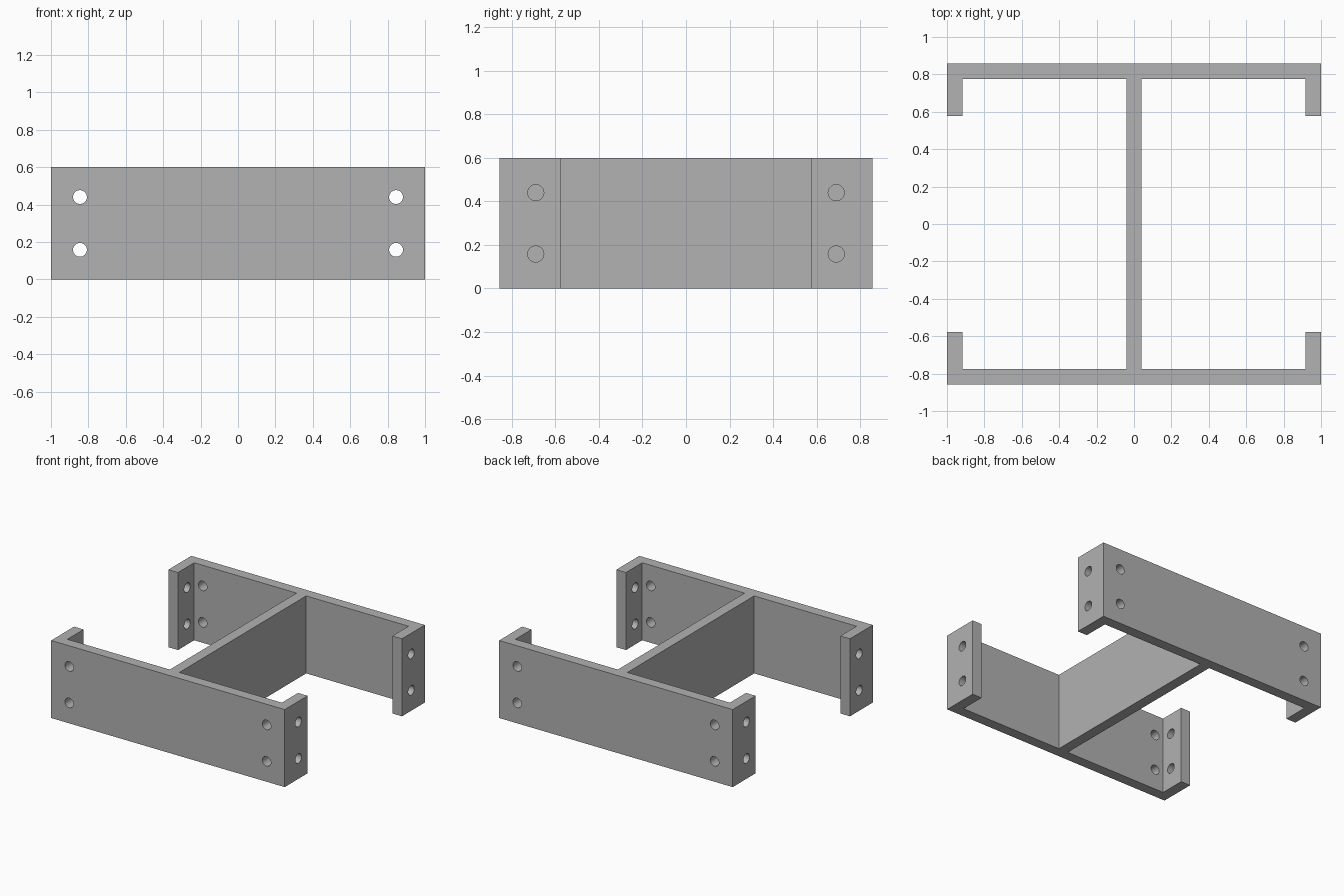
import bpy, bmesh
from math import radians
from mathutils import Matrix

cube = bpy.data.objects.get("Cube")
if cube:
    bpy.data.objects.remove(cube)

HALF_X, HALF_Y, HEIGHT = 1.0, 0.857, 0.6
WALL, LIP_END = 0.082, 0.577
HOLE_R, HOLE_X, HOLE_Y = 0.037, 0.845, 0.69
HOLE_Z = (0.158, 0.44)

grey = bpy.data.materials.new("plain grey")
grey.use_nodes = True
colour = (0.445, 0.445, 0.445, 1)
grey.diffuse_color = colour
grey.node_tree.nodes["Principled BSDF"].inputs["Base Color"].default_value = colour


def make_object(name, bm):
    mesh = bpy.data.meshes.new(name)
    bmesh.ops.recalc_face_normals(bm, faces=bm.faces)
    bm.to_mesh(mesh)
    bm.free()
    mesh.materials.append(grey)
    obj = bpy.data.objects.new(name, mesh)
    bpy.context.collection.objects.link(obj)
    return obj


# I-shaped bracket: one quarter of the outline, mirrored around and extruded
inner_x, inner_y = HALF_X - WALL, HALF_Y - WALL
quarter = [(WALL / 2, inner_y), (inner_x, inner_y), (inner_x, LIP_END),
           (HALF_X, LIP_END), (HALF_X, HALF_Y)]
outline = []
for sx, sy, step in ((1, 1, 1), (-1, 1, -1), (-1, -1, 1), (1, -1, -1)):
    outline += [(sx * x, sy * y) for x, y in quarter[::step]]

bm = bmesh.new()
base = bm.faces.new([bm.verts.new((x, y, 0)) for x, y in outline])
top = bmesh.ops.extrude_face_region(bm, geom=[base])["geom"]
bmesh.ops.translate(bm, vec=(0, 0, HEIGHT),
                    verts=[v for v in top if isinstance(v, bmesh.types.BMVert)])
bracket = make_object("bracket", bm)

# Screw hole cutters through the flanges and the end lips
bm = bmesh.new()
along_y = Matrix.Rotation(radians(90), 4, "X")
along_x = Matrix.Rotation(radians(90), 4, "Y")
for sx in (-1, 1):
    for sy in (-1, 1):
        for z in HOLE_Z:
            for centre, turn in (((sx * HOLE_X, sy * (HALF_Y - WALL / 2), z), along_y),
                                 ((sx * (HALF_X - WALL / 2), sy * HOLE_Y, z), along_x)):
                bmesh.ops.create_cone(bm, cap_ends=True, segments=32,
                                      radius1=HOLE_R, radius2=HOLE_R, depth=WALL + 0.04,
                                      matrix=Matrix.Translation(centre) @ turn)
cutter = make_object("hole_cutter", bm)
cutter.hide_render = True

# Drill the holes, then discard the cutter
drill = bracket.modifiers.new("screw holes", "BOOLEAN")
drill.operation, drill.solver, drill.object = "DIFFERENCE", "EXACT", cutter
drill.use_self = True
bpy.context.view_layer.objects.active = bracket
bracket.select_set(True)
bpy.ops.object.modifier_apply(modifier=drill.name)
bpy.data.objects.remove(cutter)
bpy.ops.object.shade_smooth_by_angle(angle=radians(30))
